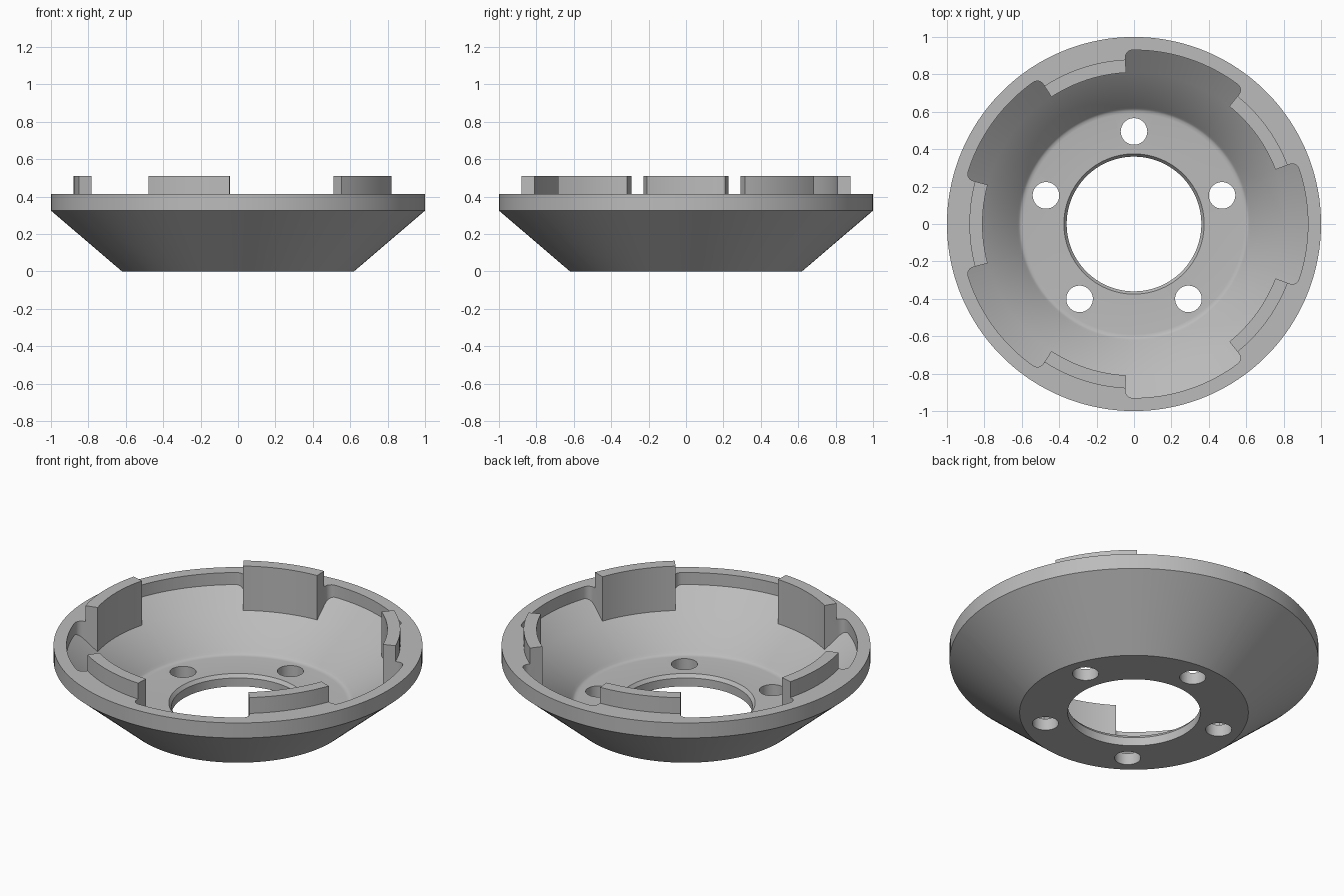
import bpy, bmesh
from math import radians, sin, cos, pi

cube = bpy.data.objects.get("Cube")
if cube:
    bpy.data.objects.remove(cube, do_unlink=True)

COUNT = 5
RIM_Z, LUG_Z = 0.415, 0.51
LUG_IN, LUG_OUT = 0.81, 0.88
WALL, CORNER = 0.93, 0.04
WALL_END = WALL - CORNER
POCKET_START, POCKET_END, NEXT_POCKET = 51, 93, 123

grey = bpy.data.materials.new("grey metal")
grey.use_nodes = True
colour = (0.5, 0.5, 0.5, 1)
grey.diffuse_color = colour
grey.node_tree.nodes["Principled BSDF"].inputs["Base Color"].default_value = colour


def bowl_z(r):
    """Height of the sloping inner surface."""
    return 0.092 + (r - 0.624) * 0.82


# Cross-section shared by every angle: outside, hub bore, floor, inner slope
SHARED = [(1, RIM_Z), (1, 0.325), (0.62, 0), (0.36, 0), (0.36, 0.05),
          (0.375, 0.07), (0.59, 0.07), (0.605, 0.072), (0.616, 0.079),
          (0.624, 0.092), (LUG_IN, bowl_z(LUG_IN))]
LUG_STEP = [(LUG_IN, LUG_Z), (LUG_OUT, LUG_Z), (LUG_OUT, RIM_Z)]


def pocket_section(w):
    return SHARED + [(w, bowl_z(w)), (w, RIM_Z)]


LUG_SECTION = SHARED + LUG_STEP + [(WALL_END, RIM_Z)]


def pocket_columns():
    """Angle and wall radius along one pocket, with rounded ends."""
    first, last = radians(POCKET_START), radians(POCKET_END)
    corner = []
    for i in range(7):
        t = i / 6 * pi / 2
        corner.append((CORNER * (1 - cos(t)) / 0.91, WALL_END + CORNER * sin(t)))
    inset = corner[-1][0]
    span = last - first - 2 * inset
    middle = [(first + inset + span * i / 14, WALL) for i in range(1, 14)]
    return ([(first + a, w) for a, w in corner] + middle
            + [(last - a, w) for a, w in reversed(corner)])


bm = bmesh.new()


def ring(section, angle):
    return [bm.verts.new((r * cos(angle), r * sin(angle), z)) for r, z in section]


def skin(rings):
    for a, b in zip(rings, rings[1:]):
        n = len(a)
        for i in range(n):
            j = (i + 1) % n
            bm.faces.new((a[i], a[j], b[j], b[i]))


# Dish body: alternating pockets and raised locking lugs
for k in range(COUNT):
    turn = 2 * pi * k / COUNT
    skin([ring(pocket_section(w), a + turn) for a, w in pocket_columns()])
    start, end = radians(POCKET_END), radians(NEXT_POCKET)
    skin([ring(LUG_SECTION, turn + start + (end - start) * i / 12) for i in range(13)])
    # Flat end faces of the lug
    outline = [SHARED[-1]] + LUG_STEP + [(WALL_END, RIM_Z), (WALL_END, bowl_z(WALL_END))]
    for a in (start, end):
        bm.faces.new(ring(outline, a + turn))

bmesh.ops.remove_doubles(bm, verts=bm.verts, dist=0.0001)
bmesh.ops.recalc_face_normals(bm, faces=bm.faces)
mesh = bpy.data.meshes.new("dish_ring")
bm.to_mesh(mesh)
bm.free()
dish = bpy.data.objects.new("dish_ring", mesh)
bpy.context.collection.objects.link(dish)
mesh.materials.append(grey)

# Bolt holes through the floor
bm = bmesh.new()
for k in range(COUNT):
    a = pi / 2 + 2 * pi * k / COUNT
    made = bmesh.ops.create_cone(bm, cap_ends=True, segments=48,
                                 radius1=0.071, radius2=0.071, depth=0.4)
    bmesh.ops.translate(bm, verts=made["verts"], vec=(0.495 * cos(a), 0.495 * sin(a), 0))
cutter_mesh = bpy.data.meshes.new("bolt_hole_cutter")
bm.to_mesh(cutter_mesh)
bm.free()
cutter_mesh.materials.append(grey)
cutter = bpy.data.objects.new("bolt_hole_cutter", cutter_mesh)
bpy.context.collection.objects.link(cutter)
cutter.hide_render = True

cut = dish.modifiers.new("bolt_holes", "BOOLEAN")
cut.operation = "DIFFERENCE"
cut.solver = "EXACT"
cut.object = cutter
bpy.ops.object.select_all(action="DESELECT")
bpy.context.view_layer.objects.active = dish
dish.select_set(True)
bpy.ops.object.modifier_apply(modifier=cut.name)
bpy.data.objects.remove(cutter, do_unlink=True)
bpy.ops.object.shade_smooth_by_angle(angle=radians(30))
